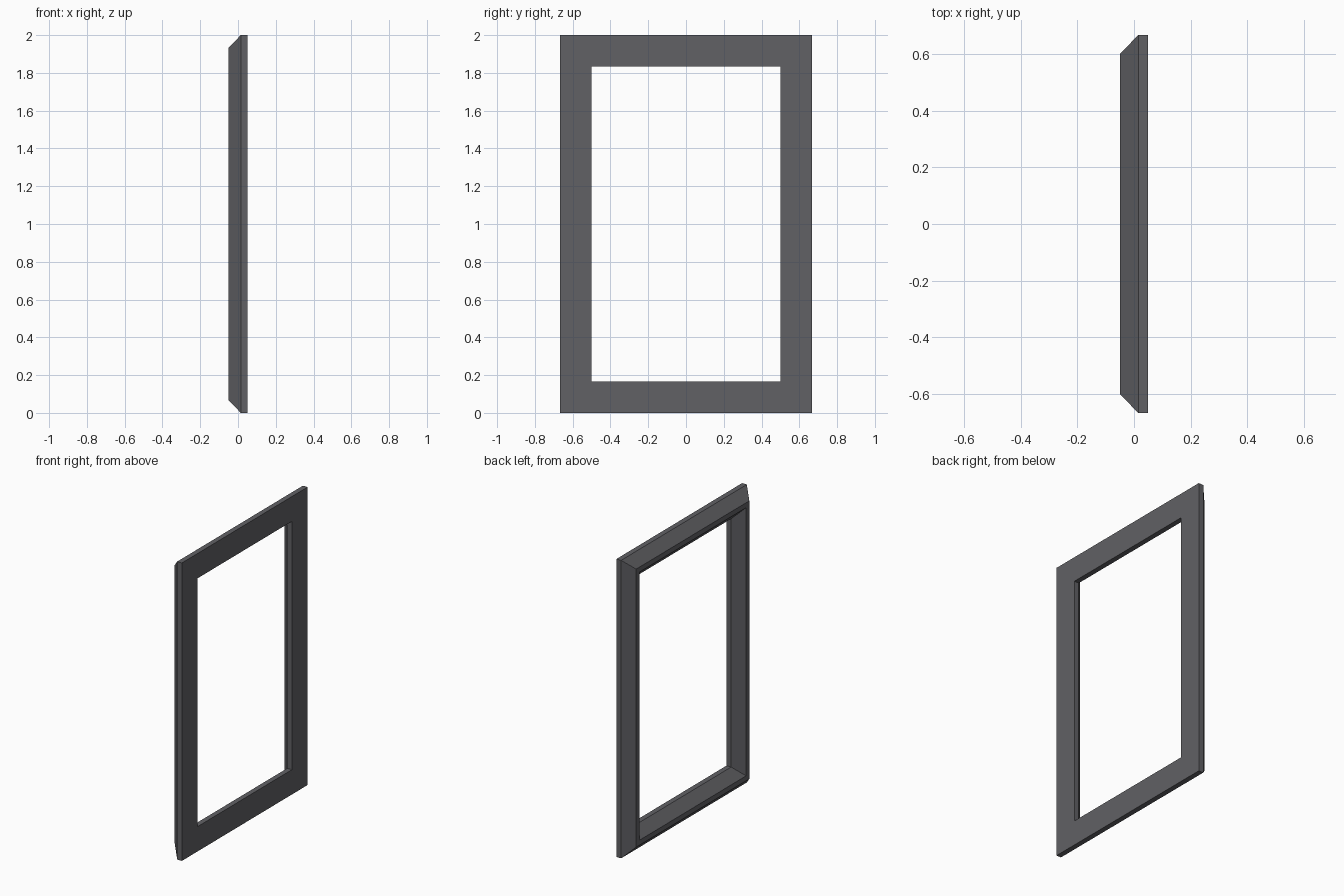
import bpy
import bmesh

if "Cube" in bpy.data.objects:
    bpy.data.objects.remove(bpy.data.objects["Cube"])

HALF_W, HEIGHT = 2 / 3, 2.0   # outer size of the frame
BORDER = 1 / 6                # width of each rail
BACK, FRONT, STEP = 0.05, -0.05, 0.015
BEVEL = 0.0667

# Rail cross-section: (inset from outer edge, x)
profile = [
    (0, BACK), (0, STEP), (BEVEL, FRONT),
    (BORDER - BEVEL, FRONT), (BORDER, STEP), (BORDER, BACK),
]

# Sweep the section around the four mitred corners
bm = bmesh.new()
rings = []
for sy, sz in [(-1, -1), (1, -1), (1, 1), (-1, 1)]:
    rings.append([
        bm.verts.new((x, sy * (HALF_W - d), HEIGHT / 2 + sz * (HEIGHT / 2 - d)))
        for d, x in profile
    ])
n = len(profile)
for i in range(4):
    a, b = rings[i], rings[(i + 1) % 4]
    for j in range(n):
        k = (j + 1) % n
        bm.faces.new((a[j], b[j], b[k], a[k]))
bmesh.ops.recalc_face_normals(bm, faces=bm.faces)

mesh = bpy.data.meshes.new("picture_frame")
bm.to_mesh(mesh)
bm.free()
frame = bpy.data.objects.new("picture_frame", mesh)
bpy.context.collection.objects.link(frame)

# Dark grey finish
mat = bpy.data.materials.new("dark_grey")
mat.diffuse_color = (0.12, 0.12, 0.13, 1)
mat.use_nodes = True
mat.node_tree.nodes["Principled BSDF"].inputs["Base Color"].default_value = mat.diffuse_color
mesh.materials.append(mat)
